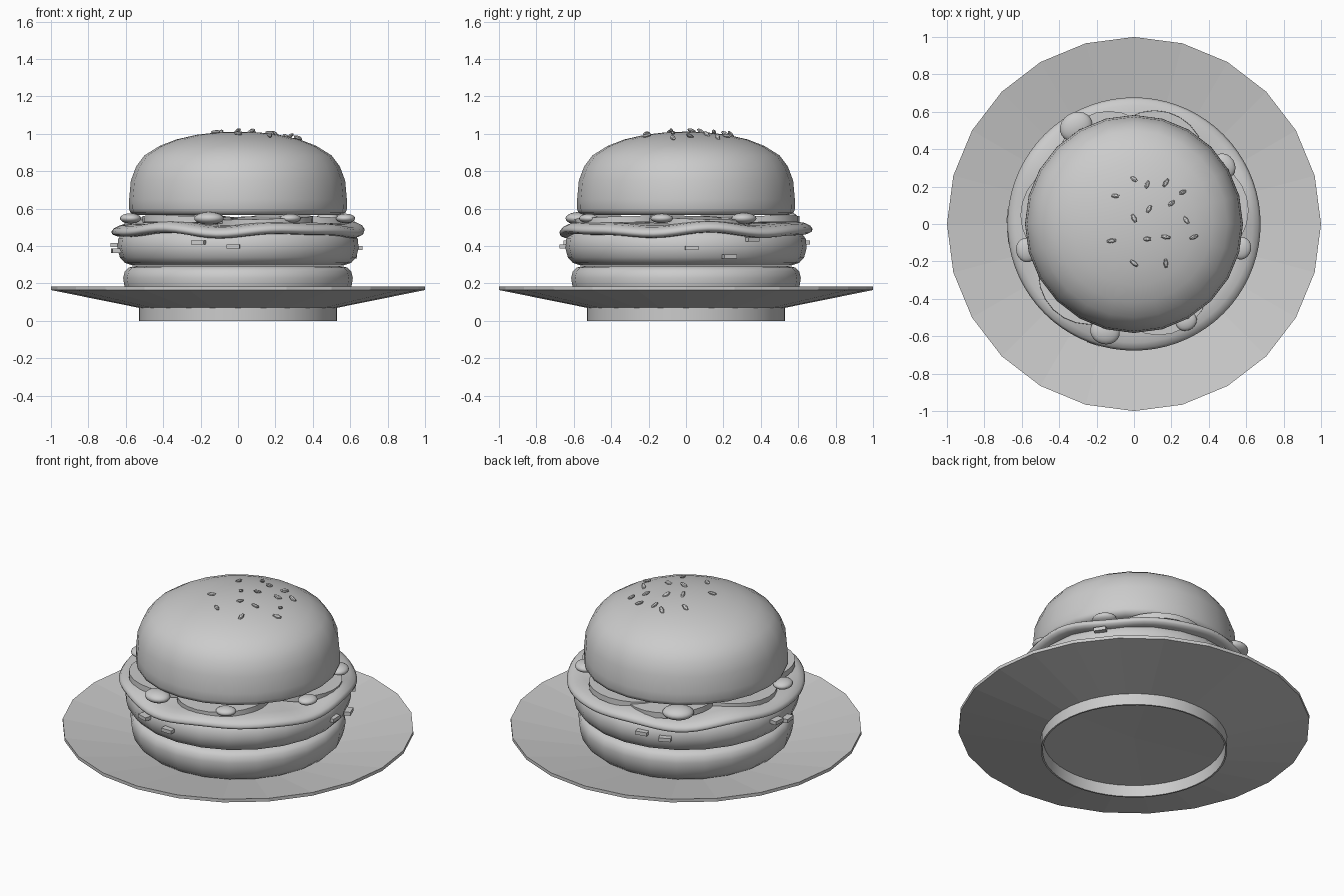
import bpy, bmesh, math, random
from mathutils import Matrix, Vector, Euler

random.seed(4)
cube = bpy.data.objects.get("Cube")
if cube:
    bpy.data.objects.remove(cube)

grey = bpy.data.materials.new("plain_grey")
grey.use_nodes = True
COLOUR = (0.6, 0.6, 0.6, 1)
grey.diffuse_color = COLOUR
grey.node_tree.nodes["Principled BSDF"].inputs["Base Color"].default_value = COLOUR


def finish(name, bm, angle=None):
    bmesh.ops.recalc_face_normals(bm, faces=bm.faces)
    mesh = bpy.data.meshes.new(name)
    bm.to_mesh(mesh)
    bm.free()
    mesh.materials.append(grey)
    obj = bpy.data.objects.new(name, mesh)
    bpy.context.collection.objects.link(obj)
    if angle:
        bpy.ops.object.select_all(action='DESELECT')
        obj.select_set(True)
        bpy.context.view_layer.objects.active = obj
        bpy.ops.object.shade_smooth_by_angle(angle=math.radians(angle))
    return obj


def lathe(name, profile, sides, angle=None, wave=None):
    """Revolve (radius, height) points; radius 0 makes a pole."""
    bm = bmesh.new()
    rings = []
    for r, z in profile:
        if r == 0:
            rings.append([bm.verts.new((0, 0, z))] * sides)
            continue
        ring = []
        for i in range(sides):
            a = math.tau * i / sides
            dz = wave(a) if wave else 0
            ring.append(bm.verts.new((r * math.cos(a), r * math.sin(a), z + dz)))
        rings.append(ring)
    for low, high in zip(rings, rings[1:]):
        for i in range(sides):
            j = (i + 1) % sides
            quad = list(dict.fromkeys((low[i], low[j], high[j], high[i])))
            bm.faces.new(quad)
    return finish(name, bm, angle)


# Dished plate on a hollow foot
lathe("plate", [(0, .085), (.53, .07), (1, .165), (1, .185), (.53, .095), (0, .095)], 24)
lathe("plate_foot", [(.515, .08), (.52, 0), (.53, 0), (.53, .075)], 48, 40)

# Bread and patty
lathe("bottom_bun", [(0, .1), (.56, .105), (.595, .14), (.608, .19), (.614, .23),
                     (.605, .265), (.585, .285), (.55, .293), (0, .293)], 24, 50)
lathe("patty", [(0, .295), (.56, .295), (.605, .31), (.632, .34), (.645, .39),
                (.64, .44), (.61, .48), (.55, .5), (0, .5)], 24, 50)
lathe("top_bun", [(0, .565), (.545, .565), (.575, .578), (.583, .6), (.582, .65),
                  (.573, .75), (.545, .825), (.5, .885), (.42, .935), (.33, .97),
                  (.22, .995), (.11, 1.008), (0, 1.012)], 24, 50)


# Wavy leaf draped over the patty
def ripple(a):
    return .011 * math.sin(5 * a + .5) + .006 * math.sin(8 * a)


lathe("lettuce", [(0, .47), (.6, .455), (.65, .458), (.672, .468), (.677, .482),
                  (.665, .499), (.635, .514), (.58, .522), (0, .525)], 72, 60, ripple)


# Round slices sticking out under the bun
def slice_disc(name, x, y, radius, tilt):
    bm = bmesh.new()
    place = (Matrix.Translation((x, y, .535)) @
             Euler((tilt, -tilt, 0)).to_matrix().to_4x4())
    bmesh.ops.create_cone(bm, cap_ends=True, segments=24, radius1=radius,
                          radius2=radius, depth=.034, matrix=place)
    finish(name, bm, 40)


for i, (deg, reach) in enumerate([(72, .625), (12, .62), (-68, .62),
                                  (-132, .63), (172, .61), (112, .63)]):
    a = math.radians(deg)
    slice_disc(f"tomato_slice_{i}", (reach - .27) * math.cos(a),
               (reach - .27) * math.sin(a), .27, .03 * (-1) ** i)

# Sauce drops squeezed out around the rim
for i, (x, y, size) in enumerate([(-.155, -.575, .08), (.28, -.52, .058), (-.575, -.14, .065),
                                  (.575, -.13, .06), (.48, .31, .07), (-.31, .52, .09)]):
    bm = bmesh.new()
    bmesh.ops.create_uvsphere(
        bm, u_segments=20, v_segments=12, radius=1,
        matrix=Matrix.Translation((x, y, .548)) @
        Matrix.Rotation(math.atan2(y, x), 4, 'Z') @
        Matrix.Diagonal((size * .85, size, size * .42, 1)))
    finish(f"sauce_drop_{i}", bm, 60)

# Chopped bits stuck to the patty side
for i, (x, y, z) in enumerate([(-.21, -.62, .42), (-.025, -.65, .398), (.64, .03, .39),
                               (.54, .35, .435), (.6, .23, .345), (-.14, .63, .42),
                               (-.27, .59, .4), (-.655, .04, .405), (-.65, -.07, .375)]):
    bm = bmesh.new()
    bmesh.ops.create_cube(
        bm, size=1,
        matrix=Matrix.Translation((x, y, z)) @
        Matrix.Rotation(math.atan2(y, x), 4, 'Z') @
        Matrix.Diagonal((.05, .07, .022, 1)))
    finish(f"chopped_bit_{i}", bm)

# Sesame seeds scattered on the crown
for i, (x, y) in enumerate([(-.1, .15), (0, .24), (.07, .21), (.17, .22), (.26, .17),
                            (.2, .11), (.08, .08), (0, .03), (.28, .02), (-.12, -.09),
                            (.07, -.08), (.17, -.07), (.32, -.07), (0, -.21), (.17, -.21)]):
    r = math.hypot(x, y)
    z = 1.012 - .36 * r * r
    normal = Vector((x * .75, y * .75, 1)).to_track_quat('Z', 'Y').to_matrix().to_4x4()
    spin = Euler((random.uniform(-.6, .6), random.uniform(-.6, .6), random.uniform(0, 6)))
    bm = bmesh.new()
    bmesh.ops.create_uvsphere(
        bm, u_segments=6, v_segments=4, radius=1,
        matrix=Matrix.Translation((x, y, z + .006)) @ normal @
        spin.to_matrix().to_4x4() @ Matrix.Diagonal((.028, .013, .01, 1)))
    finish(f"sesame_seed_{i}", bm)
